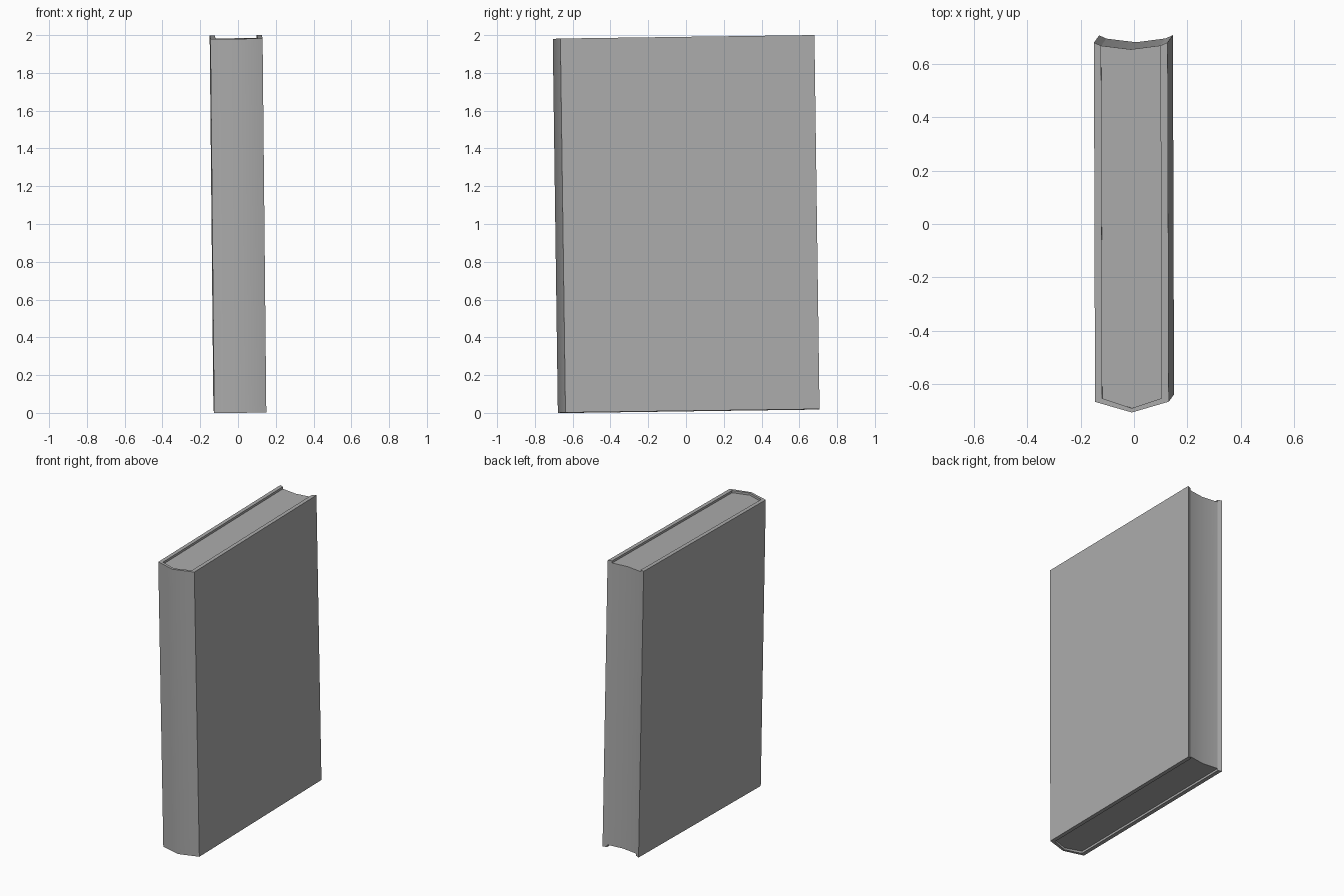
import bpy
import bmesh
import math

cube = bpy.data.objects.get("Cube")
if cube:
    bpy.data.objects.remove(cube, do_unlink=True)

HEIGHT = 1.98      # cover height
RECESS = 0.015     # pages sit below the cover rim
LEAN = (0.0136, -0.01, 0.003)   # slight tilt of the whole book
GREY = (0.41, 0.41, 0.41, 1)

grey = bpy.data.materials.new("mid grey")
grey.use_nodes = True
grey.diffuse_color = GREY
grey.node_tree.nodes["Principled BSDF"].inputs["Base Color"].default_value = GREY


def mirrored(half):
    """Close a half outline (x >= 0) by reflecting it, keeping points on the axis single."""
    return half + [(-x, y) for x, y in reversed(half) if x > 0]


def prism(name, outline, height):
    """Upright prism from a plan outline, centred on its own height."""
    bm = bmesh.new()
    base = bm.faces.new([bm.verts.new((x, y, -height / 2)) for x, y in outline])
    top = bmesh.ops.extrude_face_region(bm, geom=[base])["geom"]
    bmesh.ops.translate(bm, vec=(0, 0, height),
                        verts=[v for v in top if isinstance(v, bmesh.types.BMVert)])
    bmesh.ops.recalc_face_normals(bm, faces=bm.faces)
    mesh = bpy.data.meshes.new(name)
    bm.to_mesh(mesh)
    bm.free()
    mesh.materials.append(grey)
    obj = bpy.data.objects.new(name, mesh)
    bpy.context.collection.objects.link(obj)
    obj.location = (0, 0, 0.9995)
    obj.rotation_euler = LEAN
    bpy.ops.object.select_all(action="DESELECT")
    obj.select_set(True)
    bpy.context.view_layer.objects.active = obj
    bpy.ops.object.shade_smooth_by_angle(angle=math.radians(40))


# Inner and outer corners of the cover at the spine and at the fore edge
spine_out, spine_in = (0, -0.692), (0, -0.676)
hinge_out, hinge_in = (0.138, -0.652), (0.111, -0.639)
edge_out, edge_in = (0.138, 0.693), (0.111, 0.681)

# Cover: one U-shaped shell with a rounded spine
outer_half = [spine_out, hinge_out, edge_out]
inner_half = [edge_in, hinge_in, spine_in]
left_side = [(-x, y) for x, y in reversed(outer_half[1:] + inner_half[:2])]
prism("cover", outer_half + inner_half + left_side, HEIGHT)

# Pages: a block filling the cover, with a hollow fore edge
prism("pages", mirrored([spine_in, hinge_in, edge_in, (0, 0.667)]), HEIGHT - 2 * RECESS)
